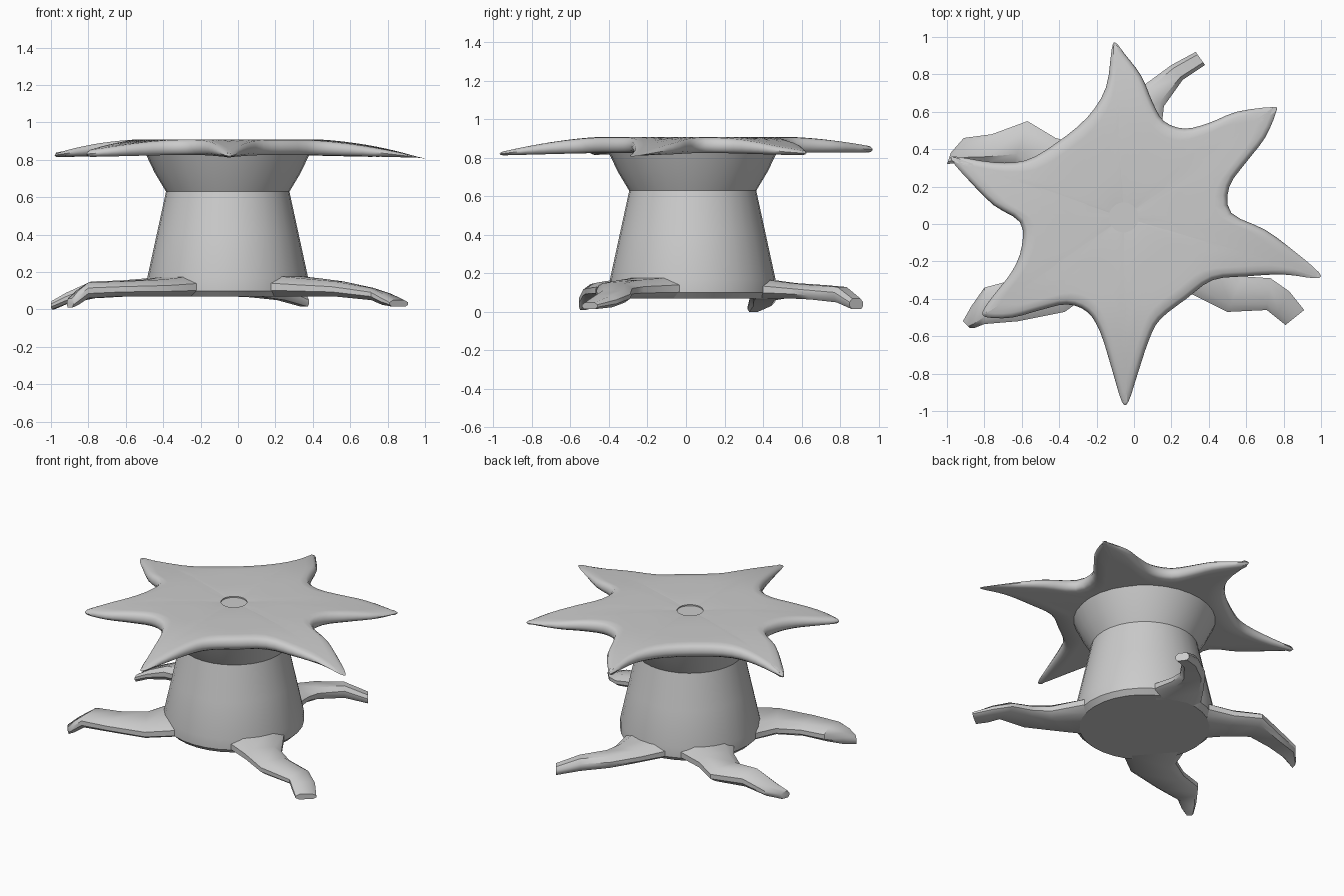
import bpy, bmesh, math
from mathutils import Vector

CX, CY = -0.055, 0.035   # trunk axis


def finish(name, bm, angle):
    bmesh.ops.remove_doubles(bm, verts=bm.verts, dist=1e-5)
    bmesh.ops.recalc_face_normals(bm, faces=bm.faces)
    me = bpy.data.meshes.new(name)
    bm.to_mesh(me)
    bm.free()
    ob = bpy.data.objects.new(name, me)
    bpy.context.collection.objects.link(ob)
    bpy.ops.object.select_all(action='DESELECT')
    ob.select_set(True)
    bpy.context.view_layer.objects.active = ob
    bpy.ops.object.shade_smooth_by_angle(angle=math.radians(angle))
    return ob


def loft(name, rings, angle=40):
    """Skin a list of equal-length closed rings and cap both ends."""
    bm = bmesh.new()
    loops = [[bm.verts.new(p) for p in ring] for ring in rings]
    n = len(loops[0])
    for a, b in zip(loops, loops[1:]):
        for i in range(n):
            j = (i + 1) % n
            bm.faces.new((a[i], a[j], b[j], b[i]))
    bm.faces.new(loops[0])
    bm.faces.new(loops[-1])
    return finish(name, bm, angle)


def smooth_closed(pts, steps):
    """Catmull-Rom through a closed set of 2D points."""
    out, n = [], len(pts)
    for i in range(n):
        a, b, c, d = (Vector(pts[(i + k) % n]) for k in (-1, 0, 1, 2))
        for s in range(steps):
            t = s / steps
            out.append(0.5 * (2 * b + (c - a) * t + (2 * a - 5 * b + 4 * c - d) * t * t
                              + (3 * b - a - 3 * c + d) * t ** 3))
    return out


# Trunk: flared, waisted lathe
def circle(r, z, n=32):
    return [(CX + r * math.cos(math.tau * i / n), CY + r * math.sin(math.tau * i / n), z)
            for i in range(n)]


loft("trunk", [circle(r, z) for r, z in
               [(0.40, 0.07), (0.43, 0.10), (0.43, 0.17), (0.38, 0.40), (0.33, 0.63),
                (0.39, 0.73), (0.44, 0.835)]], 35)


# Roots: stations of (left x, left y, right x, right y, top z, bottom z)
def root(name, stations):
    rings = []
    for lx, ly, rx, ry, zt, zb in stations:
        ring = []
        for u, v in [(0, .3), (0, .65), (.2, 1), (.8, 1), (1, .65), (1, .3), (.85, 0), (.15, 0)]:
            ring.append((lx + (rx - lx) * u, ly + (ry - ly) * u, zb + (zt - zb) * v))
        rings.append(ring)
    loft(name, rings, 40)


root("front_right_root", [
    (0.36, -0.02, 0.16, -0.32, 0.18, 0.07), (0.48, -0.22, 0.32, -0.38, 0.165, 0.07),
    (0.58, -0.28, 0.50, -0.47, 0.15, 0.07), (0.73, -0.29, 0.71, -0.46, 0.115, 0.05),
    (0.83, -0.36, 0.76, -0.50, 0.085, 0.025), (0.91, -0.46, 0.81, -0.54, 0.05, 0.015)])
root("front_left_root", [
    (-0.45, -0.02, -0.18, -0.33, 0.18, 0.07), (-0.52, -0.22, -0.37, -0.47, 0.16, 0.07),
    (-0.65, -0.30, -0.62, -0.52, 0.15, 0.07), (-0.80, -0.34, -0.80, -0.535, 0.145, 0.06),
    (-0.87, -0.44, -0.85, -0.555, 0.10, 0.025), (-0.915, -0.52, -0.88, -0.555, 0.06, 0.01)])
root("back_left_root", [
    (-0.20, 0.40, -0.43, 0.10, 0.18, 0.07), (-0.42, 0.46, -0.53, 0.24, 0.165, 0.07),
    (-0.57, 0.55, -0.64, 0.33, 0.155, 0.07), (-0.76, 0.48, -0.79, 0.33, 0.15, 0.06),
    (-0.91, 0.46, -0.92, 0.33, 0.09, 0.03), (-0.98, 0.38, -1.00, 0.32, 0.045, 0.0)])
root("back_right_root", [
    (-0.22, 0.36, 0.18, 0.32, 0.18, 0.07), (-0.07, 0.58, 0.15, 0.54, 0.15, 0.07),
    (0.05, 0.74, 0.16, 0.63, 0.14, 0.065), (0.20, 0.85, 0.26, 0.77, 0.13, 0.05),
    (0.33, 0.92, 0.38, 0.85, 0.07, 0.015)])

# Tabletop outline: six curling points, clockwise from the back
OUTLINE = [(-0.10, 0.97), (-0.05, 0.91), (0.04, 0.79), (0.10, 0.65), (0.16, 0.55), (0.27, 0.51),
           (0.40, 0.54), (0.55, 0.60), (0.74, 0.625), (0.76, 0.60), (0.70, 0.46), (0.60, 0.33),
           (0.51, 0.20), (0.52, 0.06), (0.70, -0.03), (0.85, -0.14), (0.99, -0.26),
           (0.97, -0.29), (0.80, -0.27), (0.60, -0.28), (0.42, -0.30), (0.28, -0.40),
           (0.14, -0.51), (0.08, -0.62), (0.02, -0.80), (-0.03, -0.95), (-0.065, -0.95),
           (-0.12, -0.77), (-0.18, -0.58), (-0.25, -0.47), (-0.36, -0.43), (-0.50, -0.46),
           (-0.65, -0.50), (-0.78, -0.50), (-0.81, -0.47), (-0.75, -0.38), (-0.65, -0.25),
           (-0.60, -0.12), (-0.61, 0.01), (-0.75, 0.10), (-0.88, 0.23), (-0.975, 0.34),
           (-0.95, 0.36), (-0.75, 0.33), (-0.58, 0.34), (-0.42, 0.43), (-0.25, 0.57),
           (-0.15, 0.73), (-0.12, 0.93)]
edge = smooth_closed(OUTLINE, 3)
centre = Vector((CX, CY))


def inset(d):
    n = len(edge)
    out = []
    for i, p in enumerate(edge):
        t = (edge[(i + 1) % n] - edge[i - 1]).normalized()
        out.append(p + Vector((t.y, -t.x)) * d)
    return out


def place(pts, h):
    """Drop the points of the star; h runs from 0 (underside) to 1 (top)."""
    ring = []
    for p in pts:
        t = max(0.0, ((p - centre).length - 0.45) / 0.55)
        lift = 0.03 * max(0.0, p.y - 0.5)
        top = 0.91 - 0.08 * t ** 1.6
        low = 0.828 - 0.015 * t
        ring.append((p.x, p.y, low + (top - low) * h + lift))
    return ring


def blend(pts, k, r=0.08):
    """Blend from a centre disc of radius r to the outline."""
    return [centre.lerp(p, 0) + (p - centre).normalized() * r * (1 - k) + (p - centre) * k
            for p in pts]


soft, rim = inset(0.025), inset(0.008)
rings = [[(x, y, 0.897) for x, y, _ in place(blend(soft, 0), 1)],      # sunken centre disc
         [(x, y, 0.905) for x, y, _ in place(blend(soft, 0), 1)]]
rings += [place(blend(soft, k), 1) for k in (0.15, 0.4, 0.6, 0.75, 0.9)]
rings += [place(soft, 1), place(rim, 0.83), place(edge, 0.5), place(rim, 0.17), place(soft, 0)]
rings += [place(blend(soft, k), 0) for k in (0.8, 0.6, 0.3, 0)]
loft("tabletop", rings, 60)
